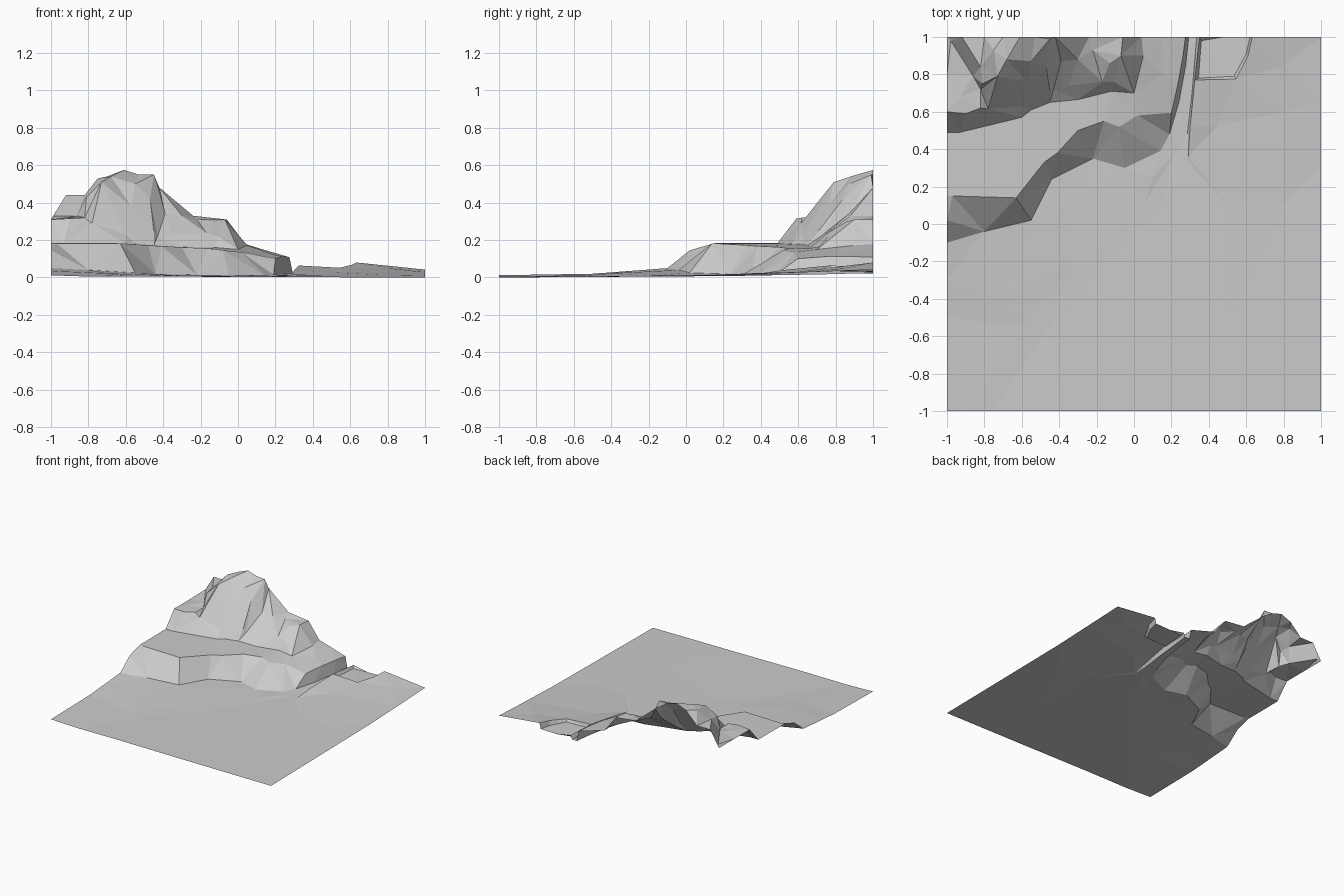
import bpy
from mathutils import Vector
from mathutils.geometry import delaunay_2d_cdt

points, edges = [], []


def scatter(pts):
    points.extend(pts)


def breakline(pts):
    start = len(points)
    points.extend(pts)
    edges.extend((i, i + 1) for i in range(start, len(points) - 1))


# outer corners and lowland plain
scatter([(-1, -1, .012), (1, -1, 0), (1, 1, .042), (-.4, -1, .006), (.3, -1, .002),
         (-1, -.5, .02), (-1, -.3, .035), (1, -.3, .008), (1, .3, .015), (1, .65, .028),
         (-.7, -.4, .022), (.5, -.5, .003), (.8, .1, .012), (.5, .1, .012),
         (.45, .53, .03), (.8, .6, .03), (-.35, .1, .014), (.1, .25, .014)])

# shallow dry channel running across the plain
breakline([(-.9, -1, .008), (-.6, -.55, .010), (-.3, -.2, .008), (.05, .1, .008), (.22, .38, .010)])
breakline([(-.75, -1, .004), (-.45, -.55, .005), (-.15, -.2, .005), (.15, .1, .007)])

# lower cliff: foot, brink
breakline([(-1, -.10, .05), (-.8, -.04, .04), (-.55, .02, .025), (-.44, .24, .018),
           (-.22, .35, .014), (-.05, .30, .014), (.14, .39, .013), (.19, .48, .014),
           (.24, .65, .017), (.277, .85, .02), (.293, 1, .022)])
breakline([(-1, .02, .145), (-.97, .15, .183), (-.63, .14, .183), (-.48, .33, .172),
           (-.41, .38, .168), (-.30, .50, .162), (-.16, .55, .155), (-.08, .52, .145),
           (.02, .58, .135), (.20, .595, .10), (.235, .75, .112), (.262, .9, .112),
           (.275, 1, .108)])
scatter([(-1, .15, .183), (.15, .8, .135), (.15, 1, .145)])

# upper cliff: foot, then the left terrace rim
breakline([(-1, .49, .185), (-.93, .49, .185), (-.6, .57, .18), (-.55, .61, .178),
           (-.45, .65, .172), (-.3, .665, .162), (-.12, .71, .16), (0, .70, .15),
           (.05, .9, .172), (.04, 1, .178)])
breakline([(-1, .60, .31), (-.9, .59, .315), (-.82, .62, .32), (-.78, .615, .29),
           (-.60, .63, .23), (-.57, .76, .38), (-.73, .79, .51), (-.81, .75, .43)])

# left terrace and its back wall
scatter([(-1, .8, .31), (-1, 1, .31), (-.93, .68, .32)])
breakline([(-.98, .98, .33), (-.86, .79, .33), (-.82, .72, .32)])
breakline([(-.92, 1, .44), (-.82, .84, .44), (-.81, .75, .43)])

# summit ridge
breakline([(-.73, .79, .51), (-.68, .88, .54), (-.61, 1, .575)])
scatter([(-.8, 1, .44), (-.75, .93, .53), (-.7, 1, .54), (-.53, 1, .55),
         (-.55, .87, .50), (-.45, .99, .55)])

# buttresses and gullies on the right of the summit
breakline([(-.45, .99, .55), (-.47, .84, .42), (-.45, .71, .25)])
breakline([(-.42, 1, .48), (-.39, .87, .34), (-.43, .72, .22)])
breakline([(-.24, 1, .33), (-.30, .88, .33), (-.35, .74, .23)])
breakline([(-.22, .93, .31), (-.17, .76, .24)])
breakline([(-.06, 1, .31), (-.07, .90, .31), (-.13, .86, .30), (-.11, .76, .22)])

# stream bank beside the cliff
breakline([(.335, 1, .024), (.31, .7, .016), (.287, .5, .013), (.283, .34, .012)])
breakline([(.35, 1, .055), (.325, .77, .064), (.30, .52, .04), (.29, .36, .016)])

# sunken hollow at the back: floor edge, rim
breakline([(.36, .98, .035), (.345, .78, .036), (.535, .79, .034), (.60, .91, .034), (.62, 1, .034)])
breakline([(.325, .77, .064), (.545, .775, .052), (.61, .9, .068), (.632, 1, .08)])
scatter([(.8, .85, .05), (.85, 1, .058), (.48, 1, .03)])

# triangulate the surveyed lines into one faceted terrain sheet
coords = [Vector(p[:2]) for p in points]
verts2, _, faces, origin, _, _ = delaunay_2d_cdt(coords, edges, [], 0, 1e-5)


def height(v, src):
    if src:
        return points[src[0]][2]
    near = sorted(points, key=lambda p: (Vector(p[:2]) - v).length)[:3]
    return sum(p[2] for p in near) / 3


verts = [(v.x, v.y, height(v, s)) for v, s in zip(verts2, origin)]
mesh = bpy.data.meshes.new("cliff_terrain")
mesh.from_pydata(verts, [], faces)
mesh.update()
terrain = bpy.data.objects.new("cliff_terrain", mesh)
bpy.context.collection.objects.link(terrain)
